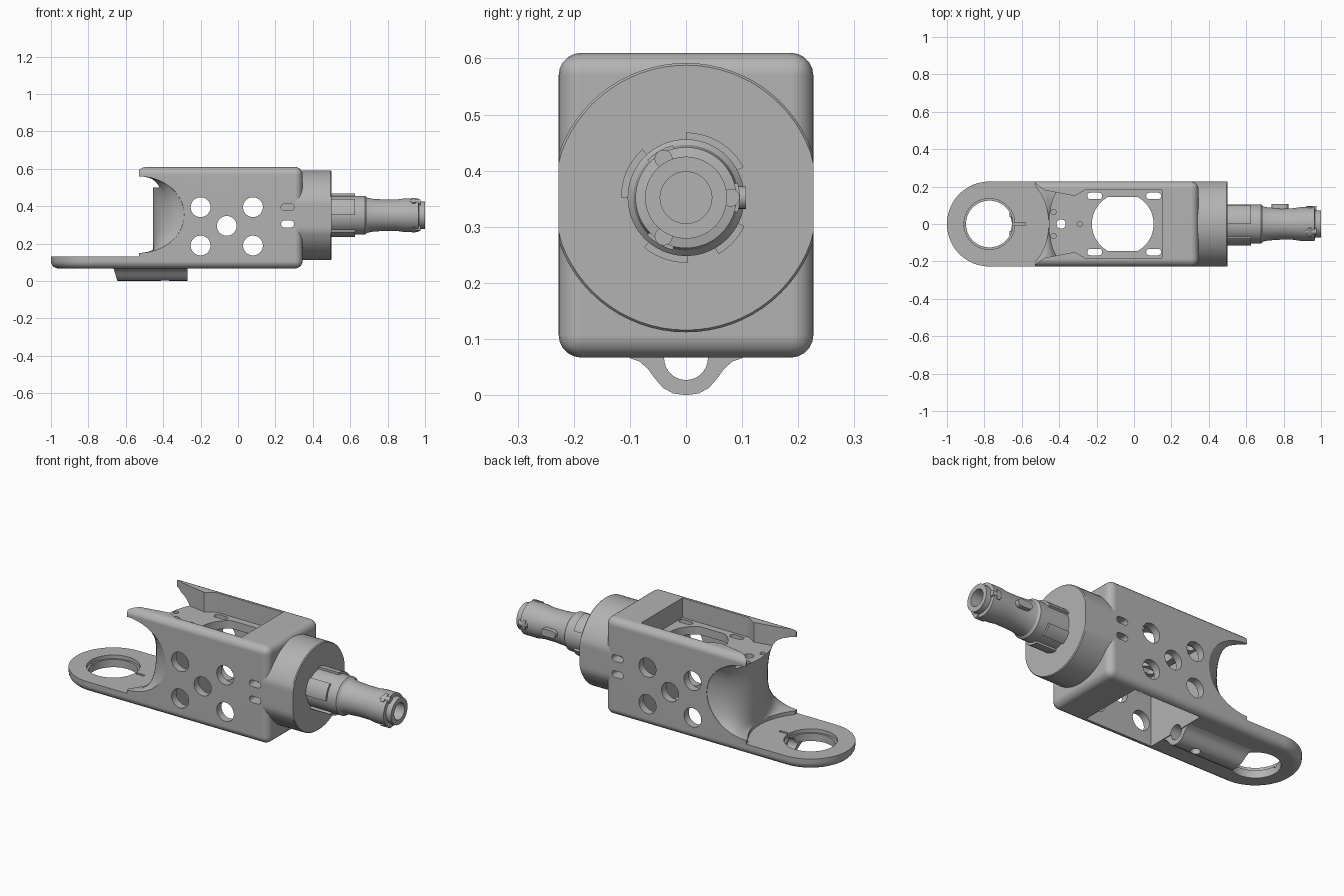
import bpy, bmesh
from math import sin, cos, radians, sqrt, pi

old = bpy.data.objects.get("Cube")
if old:
    bpy.data.objects.remove(old)

grey = bpy.data.materials.new("machined grey")
grey.use_nodes = True
colour = (0.45, 0.45, 0.45, 1)
grey.diffuse_color = colour
grey.node_tree.nodes["Principled BSDF"].inputs["Base Color"].default_value = colour

AXIS_Z = 0.352   # height of the hub and spigot axis
HALF = 0.227     # half width of the body
PIVOT = -0.773   # x of the pivot ring


def loft(name, rings):
    """Skin a list of equal closed rings and cap both ends."""
    bm = bmesh.new()
    rows = [[bm.verts.new(p) for p in ring] for ring in rings]
    n = len(rows[0])
    for a, b in zip(rows, rows[1:]):
        for i in range(n):
            j = (i + 1) % n
            bm.faces.new((a[i], a[j], b[j], b[i]))
    bm.faces.new(rows[0])
    bm.faces.new(rows[-1])
    bmesh.ops.recalc_face_normals(bm, faces=bm.faces)
    mesh = bpy.data.meshes.new(name)
    bm.to_mesh(mesh)
    bm.free()
    obj = bpy.data.objects.new(name, mesh)
    bpy.context.collection.objects.link(obj)
    mesh.materials.append(grey)
    return obj


def prism(name, outline, axis, lo, hi):
    """Extrude a 2D outline along an axis."""
    place = {"x": lambda u, v, w: (w, u, v),
             "y": lambda u, v, w: (u, w, v),
             "z": lambda u, v, w: (u, v, w)}[axis]
    return loft(name, [[place(u, v, w) for u, v in outline] for w in (lo, hi)])


def arc(cx, cy, r, start=0, end=360, steps=48):
    full = end - start == 360
    count = steps if full else steps + 1
    angles = [radians(start + (end - start) * i / steps) for i in range(count)]
    return [(cx + r * cos(a), cy + r * sin(a)) for a in angles]


def rect(x0, x1, y0, y1):
    return [(x0, y0), (x1, y0), (x1, y1), (x0, y1)]


def slot(cx, cy, length, width):
    r, d = width / 2, (length - width) / 2
    return arc(cx + d, cy, r, -90, 90, 10) + arc(cx - d, cy, r, 90, 270, 10)


def lathe(name, profile, limit=1.0):
    """Revolve (x, radius) points about the spigot axis, flattened at the sides."""
    rings = []
    for x, r in profile:
        rings.append([(x, max(-limit, min(limit, y)), z)
                      for y, z in arc(0, AXIS_Z, r, steps=72)])
    return loft(name, rings)


def apply(obj, modifier):
    bpy.context.view_layer.objects.active = obj
    bpy.ops.object.modifier_apply(modifier=modifier.name)


def cut(obj, cutter):
    mod = obj.modifiers.new("cut", "BOOLEAN")
    mod.operation = "DIFFERENCE"
    mod.solver = "EXACT"
    mod.object = cutter
    apply(obj, mod)
    bpy.data.objects.remove(cutter)


def bevel(obj, width, segments=4):
    mod = obj.modifiers.new("round", "BEVEL")
    mod.width, mod.segments = width, segments
    mod.limit_method, mod.angle_limit = "ANGLE", radians(40)
    apply(obj, mod)


def smooth(obj):
    bpy.ops.object.select_all(action="DESELECT")
    obj.select_set(True)
    bpy.context.view_layer.objects.active = obj
    bpy.ops.object.shade_smooth_by_angle(angle=radians(30))
    mod = obj.modifiers.new("weighted", "WEIGHTED_NORMAL")
    mod.keep_sharp = True


# Body and pivot plate: one rounded block, then cut away
body = prism("body", arc(PIVOT, 0, HALF, 90, 270) + [(0.345, -HALF), (0.345, HALF)],
             "z", 0.067, 0.61)
bevel(body, 0.04, 5)

# Clearance over the plate: concave at the ends, rounded column at mid height
rings = []
heights = [0.13] + [0.355 - 0.205 * cos(pi * i / 24) for i in range(25)] + [0.7]
for z in heights:
    t = max(-1, min(1, (z - 0.355) / 0.205))
    w = sqrt(1 - t * t)
    ring = [(-1.1, 0.3), (-1.1, -0.3)]
    for i in range(33):
        y = -0.3 + 0.6 * i / 32
        c = max(-HALF, min(HALF, y))
        hollow = max(-0.53, PIVOT + sqrt(0.318 ** 2 - c * c))
        column = -0.22 - sqrt(0.235 ** 2 - c * c)
        ring.append((hollow + w * (column - hollow), y))
    rings.append([(x, y, z) for x, y in ring])
cut(body, loft("clearance", rings))

# Top tray with stepped side rails
side = [(-0.6, 0.25), (-0.525, 0.215), (-0.476, 0.18), (-0.316, 0.15),
        (-0.26, 0.183), (0.15, 0.183)]
tray = side + [(x, -y) for x, y in reversed(side)]
cut(body, prism("tray", tray, "z", 0.5, 0.7))

# Inner cavity, open below
cut(body, prism("cavity", rect(-0.265, 0.15, -0.185, 0.185), "z", 0.0, 0.455))

# Tray openings
window = [(x, max(-0.145, min(0.145, y))) for x, y in arc(-0.06, 0, 0.165)]
cut(body, prism("window", window, "z", 0.4, 0.7))
for x in (-0.21, 0.105):
    for y in (-0.15, 0.15):
        cut(body, prism("tray_slot", slot(x, y, 0.08, 0.035), "z", 0.4, 0.7))
cut(body, prism("cable_hole", arc(-0.39, 0, 0.025, steps=24), "z", 0.0, 0.7))
for x, y in ((-0.43, 0.065), (-0.43, -0.065), (-0.29, 0)):
    cut(body, prism("screw_hole", arc(x, y, 0.014, steps=16), "z", 0.44, 0.7))

# Side wall holes
for x, z in ((-0.2, 0.395), (-0.2, 0.19), (0.08, 0.395), (0.08, 0.19), (-0.06, 0.295)):
    cut(body, prism("side_hole", arc(x, z, 0.053, steps=36), "y", -0.4, 0.4))
cut(body, prism("lower_slot", slot(0.265, 0.305, 0.07, 0.036), "y", -0.4, 0.4))
for s in (-1, 1):
    cut(body, prism("upper_slot", slot(0.265, 0.395, 0.07, 0.036), "y", s * 0.17, s * 0.4))

# Pivot ring: stepped hole with two key slits
cut(body, prism("pivot_hole", arc(PIVOT, 0, 0.125, steps=64), "z", 0, 0.2))
cut(body, prism("pivot_step", arc(PIVOT, 0, 0.136, steps=64), "z", 0.11, 0.2))
cut(body, prism("key_slit", rect(-0.91, -0.58, -0.007, 0.007), "z", 0.1, 0.2))


# Cable channel under the plate
def cable_bore():
    return prism("cable_bore", arc(0, 0.066, 0.039, steps=32), "x", -0.7, -0.2)


cut(body, cable_bore())
edge = [(0.11, 0.072), (0.1, 0.066), (0.083, 0.06), (0.068, 0.047), (0.055, 0.029),
        (0.041, 0.013), (0.023, 0.003)]
hump = edge + [(0, 0)] + [(-y, z) for y, z in reversed(edge)]
channel = loft("cable_channel", [[(-0.645 - 0.3 * z, y, z) for y, z in hump],
                                 [(-0.27, y, z) for y, z in hump]])
cut(channel, cable_bore())
cut(channel, prism("cable_hole", arc(-0.39, 0, 0.025, steps=24), "z", -0.1, 0.2))

# Round hub, flattened at the sides
hub = lathe("hub", [(0.3, 0.24), (0.495, 0.24), (0.5, 0.236)], HALF)

# Spigot tube with blind bore
spigot = lathe("spigot", [(0.45, 0.104), (0.68, 0.104), (0.69, 0.094), (0.72, 0.088),
                          (0.78, 0.084), (0.85, 0.084), (0.89, 0.09), (0.965, 0.09),
                          (0.968, 0.073), (1.0, 0.073), (1.0, 0.046), (0.55, 0.046)])
parts = [body, channel, hub, spigot]

# Collar lobes around the spigot root
for start, end in ((28, 90), (132, 180), (230, 272), (300, 334)):
    outline = arc(0, AXIS_Z, 0.116, start, end, 14) + arc(0, AXIS_Z, 0.095, end, start, 14)
    parts.append(prism("collar_lobe", outline, "x", 0.49, 0.625))

# Key tab on the tube side
parts.append(prism("key_tab", slot(0.78, AXIS_Z, 0.09, 0.04), "y", 0.07, 0.107))

# Locking pins and retaining clips near the tip
for deg in (0, 120, 240):
    a = radians(deg)
    y, z = 0.08 * cos(a), AXIS_Z + 0.08 * sin(a)
    parts.append(prism("locking_pin", arc(y, z, 0.016, steps=20), "x", 0.92, 0.975))
    outline = (arc(0, AXIS_Z, 0.096, deg - 16, deg + 16, 8)
               + arc(0, AXIS_Z, 0.08, deg + 16, deg - 16, 8))
    parts.append(prism("retaining_clip", outline, "x", 0.93, 0.95))

for part in parts:
    smooth(part)
